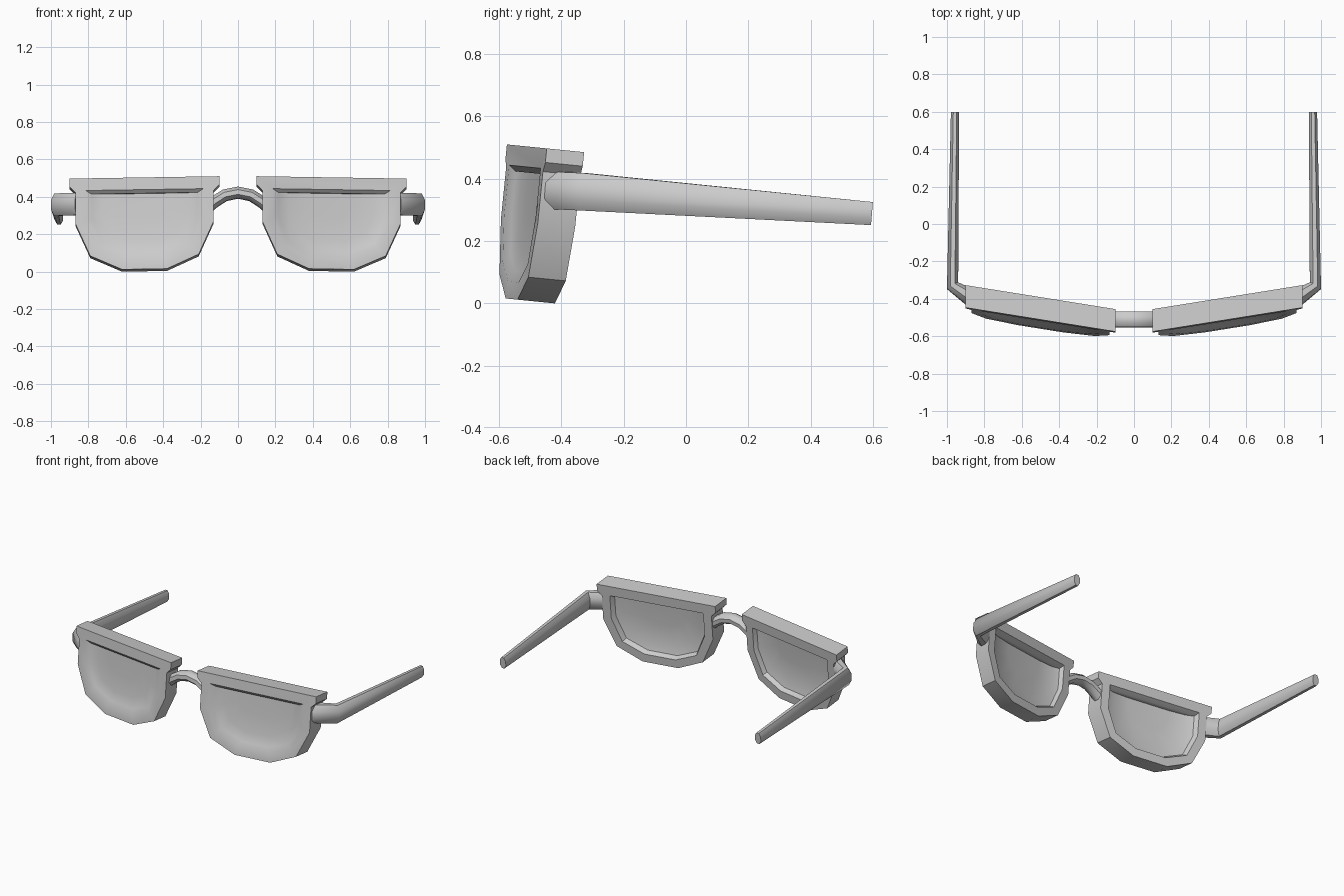
import bpy, bmesh, math
from mathutils import Vector

if "Cube" in bpy.data.objects:
    bpy.data.objects.remove(bpy.data.objects["Cube"])


def finish(bm, name, mirror=False, angle=35):
    bmesh.ops.recalc_face_normals(bm, faces=bm.faces)
    me = bpy.data.meshes.new(name)
    bm.to_mesh(me)
    bm.free()
    ob = bpy.data.objects.new(name, me)
    bpy.context.collection.objects.link(ob)
    bpy.ops.object.select_all(action='DESELECT')
    ob.select_set(True)
    bpy.context.view_layer.objects.active = ob
    bpy.ops.object.shade_smooth_by_angle(angle=math.radians(angle))
    if mirror:
        mod = ob.modifiers.new("Mirror", 'MIRROR')
        mod.use_mirror_merge = False
    return ob


def loft(name, rings, mirror=False):
    """Sweep an octagon through (centre, side vector, up vector) rings."""
    bm = bmesh.new()
    k = 1 / math.cos(math.pi / 8)
    loops = []
    for c, a, b in rings:
        loop = []
        for i in range(8):
            t = (i + 0.5) * math.pi / 4
            p = Vector(c) + Vector(a) * k * math.cos(t) + Vector(b) * k * math.sin(t)
            loop.append(bm.verts.new(p))
        loops.append(loop)
    for l0, l1 in zip(loops, loops[1:]):
        for i in range(8):
            j = (i + 1) % 8
            bm.faces.new((l0[i], l0[j], l1[j], l1[i]))
    bm.faces.new(loops[0])
    bm.faces.new(loops[-1])
    return finish(bm, name, mirror, 50)


# Lens frame: half outlines, mirrored left to right
OUTER = [(.4, .51), (.4, .465), (.37, .435), (.37, .27), (.29, .095), (.12, .02)]
INNER = [(.315, .445)] * 3 + [(.315, .285), (.25, .135), (.105, .075)]
DEPTH = 0.12
TOP = 0.427


def full(half):
    return half + [(-u, v) for u, v in reversed(half)]


def place(u, v, w):
    # leaning and wrap-around of the frame front
    turn = 0.16 * (u + 0.4)
    return (u + 0.5, -0.575 + turn + 0.1 * (v - 0.51) + w, v - 0.1 * (w + turn))


def ring(bm, pts, w):
    seen = {}
    for p in pts:
        if p not in seen:
            seen[p] = bm.verts.new(place(p[0], p[1], w))
    return [seen[p] for p in pts]


def dish(s):
    return full([(u * s, TOP + (min(v, TOP) - TOP) * s) for u, v in INNER])


def bridge_loops(bm, l0, l1):
    for i in range(len(l0)):
        j = (i + 1) % len(l0)
        vs = list(dict.fromkeys((l0[i], l0[j], l1[j], l1[i])))
        if len(vs) > 2:
            bm.faces.new(vs)


bm = bmesh.new()
front = [ring(bm, full(OUTER), 0), ring(bm, full(INNER), 0),
         ring(bm, dish(.9), .018), ring(bm, dish(.72), .03), ring(bm, dish(.4), .035)]
back = [ring(bm, full(OUTER), DEPTH), ring(bm, full(INNER), DEPTH),
        ring(bm, dish(.96), .09), ring(bm, dish(.8), .07), ring(bm, dish(.45), .06)]
for side in (front, back):
    for l0, l1 in zip(side, side[1:]):
        bridge_loops(bm, l0, l1)
    bm.faces.new(list(dict.fromkeys(side[-1])))
bridge_loops(bm, front[0], back[0])
finish(bm, "lens_frame", mirror=True)

# Arched nose bridge
arch = [(.17, .335, 50), (.13, .37, 38), (.07, .408, 20), (0, .422, 0)]
path = [(-x, z, r) for x, z, r in arch] + [(x, z, -r) for x, z, r in reversed(arch[:-1])]
rings = []
for x, z, r in path:
    t = math.radians(r)
    rings.append(((x, -.51, z), (0, .041, -.004), (-.031 * math.sin(t), .003, .031 * math.cos(t))))
loft("nose_bridge", rings)

# Temple arms: hinge stub, bend, long tapering arm
loft("temple_arm", [
    ((.85, -.408, .362), (.022, -.045, 0), (0, .005, .06)),
    ((.97, -.33, .358), (.03, -.016, 0), (0, .005, .06)),
    ((.957, .597, .288), (.022, 0, 0), (0, .003, .037)),
], mirror=True)
